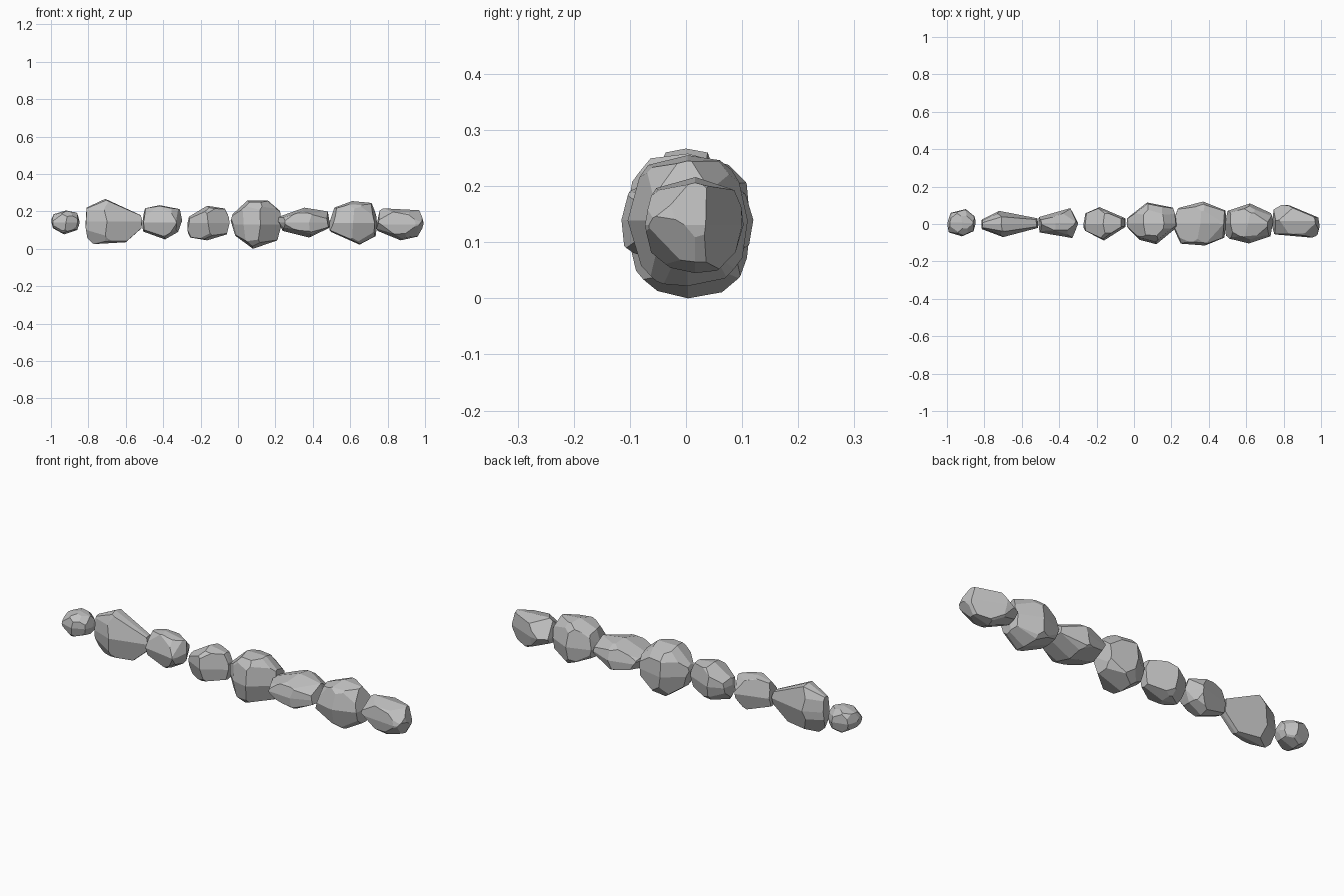
import bpy, bmesh, random
from mathutils import Vector

if "Cube" in bpy.data.objects:
    bpy.data.objects.remove(bpy.data.objects["Cube"])

random.seed(4)
stone = bpy.data.materials.new("stone grey")
stone.diffuse_color = (0.53, 0.53, 0.53, 1)
stone.use_nodes = True
stone.node_tree.nodes["Principled BSDF"].inputs["Base Color"].default_value = stone.diffuse_color


def slice_off(bm, co, no):
    """Chop away everything beyond a plane and cap the cut."""
    geom = bm.verts[:] + bm.edges[:] + bm.faces[:]
    cut = bmesh.ops.bisect_plane(bm, geom=geom, dist=1e-5, plane_co=co,
                                 plane_no=no, clear_outer=True)["geom_cut"]
    edges = [e for e in cut if isinstance(e, bmesh.types.BMEdge) and e.is_boundary]
    if len(edges) > 2:
        bmesh.ops.contextual_create(bm, geom=edges)


def rock(name, front, top):
    """Chisel a stone from its front (x, z) and top (x, y) outlines."""
    lo = Vector((min(p[0] for p in front), min(p[1] for p in top), min(p[1] for p in front)))
    hi = Vector((max(p[0] for p in front), max(p[1] for p in top), max(p[1] for p in front)))
    mid, half = (lo + hi) / 2, (hi - lo) / 2
    bm = bmesh.new()
    bmesh.ops.create_cube(bm, size=2)
    for v in bm.verts:
        v.co = mid + Vector([v.co[i] * half[i] for i in range(3)])
    # trim to both outlines, each edge a shallow ridge of two sloping facets
    for outline, axis, depth in ((front, 2, 1), (top, 1, 2)):
        for a, b in zip(outline, outline[1:] + outline[:1]):
            co, no = mid.copy(), Vector()
            co.x, co[axis] = a
            no.x, no[axis] = b[1] - a[1], a[0] - b[0]
            no.normalize()
            if no.dot(co - mid) < 0:
                no = -no
            for side in (-1, 1):
                tilted = no.copy()
                tilted[depth] = side * random.uniform(.05, .3)
                slice_off(bm, co, tilted.normalized())
    # long edge chamfers, then corner facets, slightly irregular
    signs = (-1, 1)
    cuts = [((random.uniform(-.3, .3), sy, sz * random.uniform(.8, 1.2)), 1.02)
            for sy in signs for sz in signs]
    cuts += [((sx, sy * random.uniform(.8, 1.2), sz * random.uniform(.8, 1.2)), 1.0)
             for sx in signs for sy in signs for sz in signs]
    for d, r in cuts:
        d = Vector(d).normalized()
        r *= random.uniform(.95, 1.04)
        co = mid + Vector([d[i] * r * half[i] for i in range(3)])
        slice_off(bm, co, Vector([d[i] / half[i] for i in range(3)]).normalized())
    bmesh.ops.remove_doubles(bm, verts=bm.verts[:], dist=0.004)
    bmesh.ops.recalc_face_normals(bm, faces=bm.faces[:])
    me = bpy.data.meshes.new(name)
    bm.to_mesh(me)
    bm.free()
    me.materials.append(stone)
    bpy.context.collection.objects.link(bpy.data.objects.new(name, me))


# row of stones from left to right
rock("end_pebble",
     [(-1, .155), (-.985, .185), (-.92, .205), (-.85, .19), (-.845, .14), (-.86, .1), (-.93, .077), (-.99, .11)],
     [(-1, 0), (-.98, .06), (-.9, .08), (-.845, .035), (-.85, -.035), (-.92, -.066), (-.99, -.045)])
rock("tall_slab",
     [(-.82, .05), (-.81, .22), (-.71, .267), (-.51, .175), (-.515, .11), (-.6, .035), (-.77, .025)],
     [(-.82, .02), (-.72, .07), (-.515, .03), (-.51, -.02), (-.7, -.07), (-.82, -.025)])
rock("wedge_stone",
     [(-.515, .095), (-.505, .215), (-.42, .233), (-.3, .21), (-.297, .155), (-.32, .09), (-.39, .05)],
     [(-.515, .035), (-.34, .085), (-.297, 0), (-.33, -.075), (-.505, -.045)])
rock("small_round_stone",
     [(-.275, .1), (-.265, .17), (-.165, .23), (-.07, .215), (-.04, .15), (-.05, .08), (-.165, .045), (-.255, .06)],
     [(-.275, -.03), (-.26, .057), (-.185, .09), (-.045, .03), (-.045, -.015), (-.16, -.088)])
rock("large_round_stone",
     [(-.045, .17), (.05, .258), (.16, .258), (.233, .195), (.225, .05), (.08, 0), (-.015, .07)],
     [(-.045, .025), (.07, .115), (.22, .085), (.233, -.015), (.12, -.108), (.03, -.085), (-.045, -.01)])
rock("flat_stone",
     [(.2, .165), (.355, .22), (.48, .2), (.495, .115), (.38, .06), (.24, .095)],
     [(.2, 0), (.235, .085), (.37, .12), (.495, .07), (.49, -.07), (.38, -.115), (.25, -.105)])
rock("blocky_stone",
     [(.475, .1), (.515, .22), (.61, .255), (.715, .245), (.75, .18), (.74, .07), (.65, .022)],
     [(.475, -.07), (.5, .07), (.62, .11), (.75, .05), (.73, -.065), (.615, -.104)])
rock("end_stone",
     [(.735, .1), (.76, .217), (.99, .205), (1, .135), (.96, .065), (.87, .045)],
     [(.735, -.02), (.75, .105), (.83, .1), (.985, .035), (1, -.055), (.95, -.073), (.745, -.055)])
